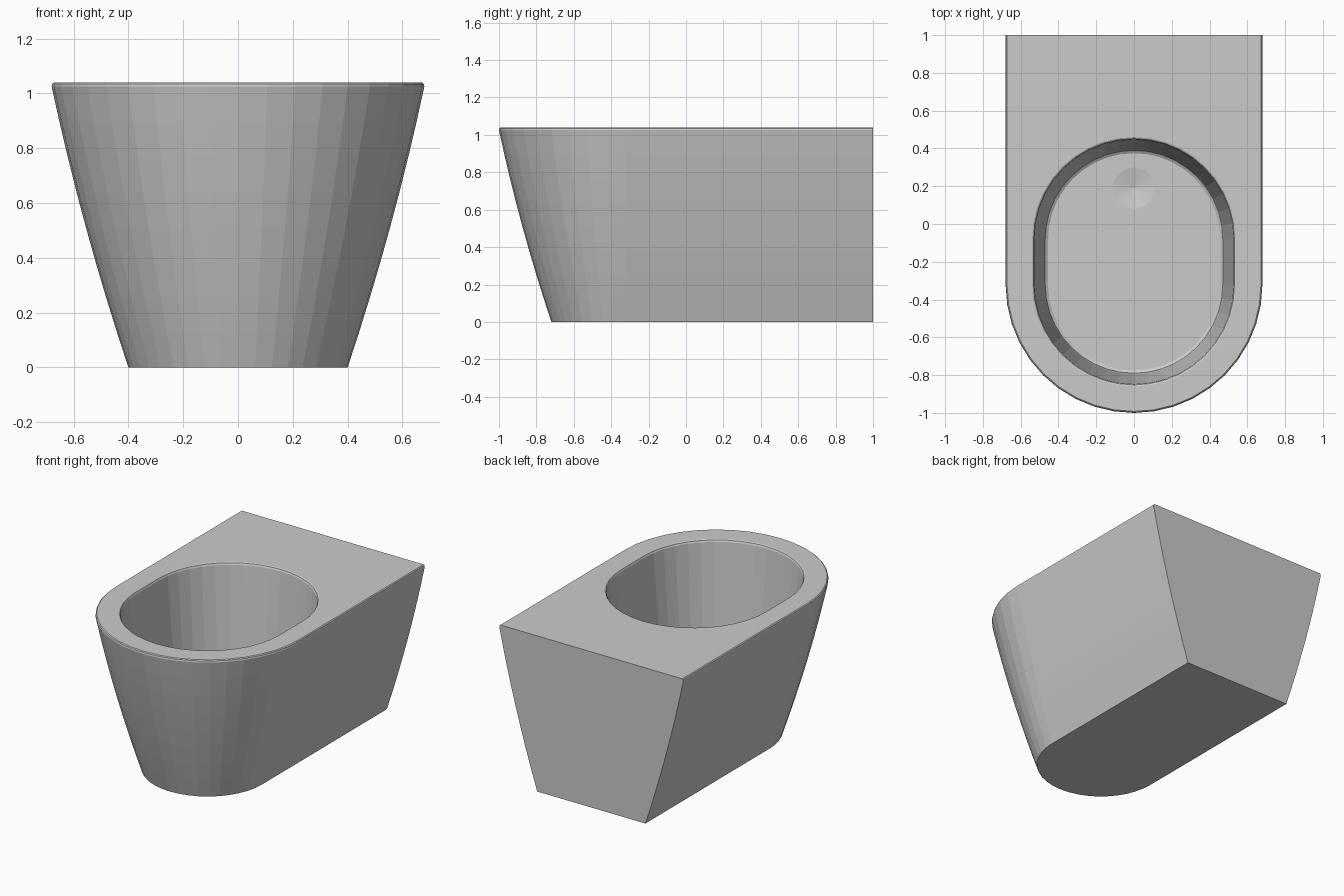
import bpy, bmesh
from math import cos, sin, pi

cube = bpy.data.objects.get("Cube")
if cube:
    bpy.data.objects.remove(cube)

HEIGHT, FRONT_C, BACK_C, SEG = 1.04, -0.32, -0.08, 20

ceramic = bpy.data.materials.new("grey_ceramic")
ceramic.use_nodes = True
grey = (0.6, 0.6, 0.6, 1)
ceramic.diffuse_color = grey
ceramic.node_tree.nodes["Principled BSDF"].inputs["Base Color"].default_value = grey

bm = bmesh.new()


def ring(points, z):
    return [bm.verts.new((x, y, z)) for x, y in points]


def arc(r, cy, start, n=SEG):
    return [(r * cos(start + pi * i / n), cy + r * sin(start + pi * i / n))
            for i in range(n + 1)]


def outline(w):
    """Round front, square back."""
    return [(-w, 1)] + arc(w, FRONT_C, pi) + [(w, 1)]


def oval(r):
    """Two half circles joined by straight sides."""
    return arc(r, FRONT_C, pi) + arc(r, BACK_C, 0)


def loft(rings):
    for a, b in zip(rings, rings[1:]):
        for i in range(len(a)):
            j = (i + 1) % len(a)
            bm.faces.new((a[i], a[j], b[j], b[i]))


def fill_between(a, b):
    edges = [bm.edges.get((r[i - 1], r[i])) or bm.edges.new((r[i - 1], r[i]))
             for r in (a, b) for i in range(len(r))]
    bmesh.ops.triangle_fill(bm, edges=edges, use_beauty=True)


# Outer body, flaring upward with a slight bulge and a softened top edge
outer = []
ROWS = 8
for k in range(ROWS + 1):
    t = k / ROWS
    outer.append(ring(outline(0.4 + 0.28 * (1.22 * t - 0.22 * t * t)), 1.025 * t))
outer.append(ring(outline(0.678), 1.035))
outer.append(ring(outline(0.672), HEIGHT))
loft(outer)
bm.faces.new(outer[0])

# Bowl cavity with rounded lip and floor fillet
profile = [(0.54, HEIGHT), (0.532, 1.036), (0.527, 1.025),
           (0.475, 0.44), (0.47, 0.42), (0.455, 0.41)]
inner = [ring(oval(r), z) for r, z in profile]
loft(inner)
fill_between(outer[-1], inner[0])

# Shallow conical drain in the floor
drain = ring([(0.11 * cos(2 * pi * i / SEG), 0.19 + 0.11 * sin(2 * pi * i / SEG))
              for i in range(SEG)], 0.41)
fill_between(inner[-1], drain)
tip = bm.verts.new((0, 0.19, 0.39))
for i in range(SEG):
    bm.faces.new((drain[i - 1], drain[i], tip))

bmesh.ops.recalc_face_normals(bm, faces=bm.faces)
mesh = bpy.data.meshes.new("toilet_bowl")
bm.to_mesh(mesh)
bm.free()
mesh.materials.append(ceramic)
bowl = bpy.data.objects.new("toilet_bowl", mesh)
bpy.context.collection.objects.link(bowl)
